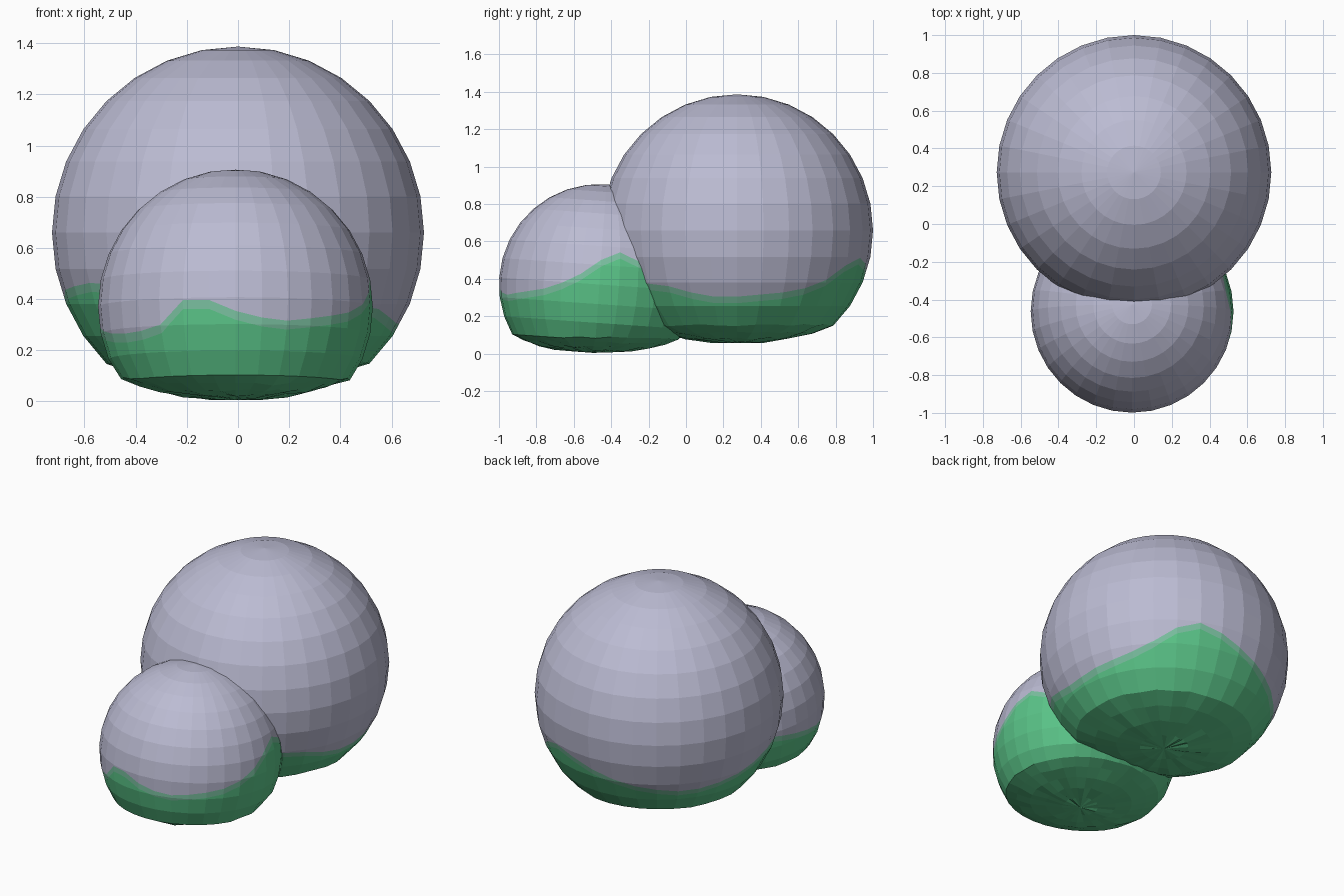
import bpy
import bmesh
import math
import random
from mathutils import Matrix, Vector

random.seed(4)
if "Cube" in bpy.data.objects:
    bpy.data.objects.remove(bpy.data.objects["Cube"], do_unlink=True)


def make_material(name, rgb):
    mat = bpy.data.materials.new(name)
    mat.use_nodes = True
    mat.diffuse_color = (*rgb, 1)
    mat.node_tree.nodes["Principled BSDF"].inputs["Base Color"].default_value = (*rgb, 1)
    return mat


stone = make_material("stone grey", (0.50, 0.50, 0.65))
moss_edge = make_material("pale moss", (0.20, 0.54, 0.36))
moss = make_material("moss green", (0.105, 0.56, 0.25))


def moss_height(profile, angle):
    """Height of the moss line at an angle, from (degrees, height) points."""
    first = profile[0]
    points = profile + [(first[0] + 360, first[1])]
    for (a0, h0), (a1, h1) in zip(points, points[1:]):
        if a0 <= angle <= a1:
            return h0 + (h1 - h0) * (angle - a0) / (a1 - a0)
    return first[1]


def cut_along(bm, func):
    """Cut the mesh along the line where func is zero."""
    new_verts = []
    for edge in list(bm.edges):
        a, b = edge.verts
        fa, fb = func(a.co), func(b.co)
        if fa * fb < 0:
            new_verts.append(bmesh.utils.edge_split(edge, a, fa / (fa - fb))[1])
    bmesh.ops.connect_verts(bm, verts=new_verts)


def make_boulder(name, centre, radius, rim, squash, tilt, profile):
    centre = Vector(centre)
    bm = bmesh.new()
    bmesh.ops.create_uvsphere(bm, u_segments=32, v_segments=16, radius=radius)
    bm.transform(Matrix.Translation(centre) @ Matrix.Rotation(tilt, 4, "X"))

    # Flatten and roughen the underside
    for v in bm.verts:
        if v.co.z < rim:
            v.co.z = rim + (v.co.z - rim) * squash + random.uniform(0, 0.012)

    # Wavy moss line with a pale band above it
    def above(co, offset=0.0):
        d = co - centre
        angle = math.degrees(math.atan2(d.y, d.x)) % 360
        return co.z - moss_height(profile, angle) - offset

    band = 0.035
    cut_along(bm, above)
    cut_along(bm, lambda co: above(co, band))
    for f in bm.faces:
        mean = sum(above(v.co) for v in f.verts) / len(f.verts)
        f.material_index = 0 if mean > band else 1 if mean > 0 else 2
        f.smooth = False

    mesh = bpy.data.meshes.new(name)
    bm.to_mesh(mesh)
    bm.free()
    for mat in (stone, moss_edge, moss):
        mesh.materials.append(mat)
    obj = bpy.data.objects.new(name, mesh)
    bpy.context.collection.objects.link(obj)
    return obj


# Large rear boulder
make_boulder(
    "large_boulder", (0, 0.273, 0.66), 0.727, 0.148, 0.45, 0,
    [(0, 0.27), (30, 0.30), (50, 0.38), (62, 0.49), (75, 0.46), (95, 0.38),
     (115, 0.32), (140, 0.28), (165, 0.32), (190, 0.40), (215, 0.43),
     (270, 0.38), (325, 0.33), (345, 0.27)])

# Small front boulder
make_boulder(
    "small_boulder", (-0.01, -0.463, 0.37), 0.537, 0.085, 0.33, math.radians(-4),
    [(0, 0.46), (10, 0.52), (20, 0.47), (45, 0.40), (90, 0.35), (160, 0.28),
     (200, 0.23), (220, 0.23), (236, 0.26), (247, 0.36), (254, 0.38),
     (262, 0.35), (275, 0.30), (293, 0.28), (325, 0.31), (344, 0.36)])
